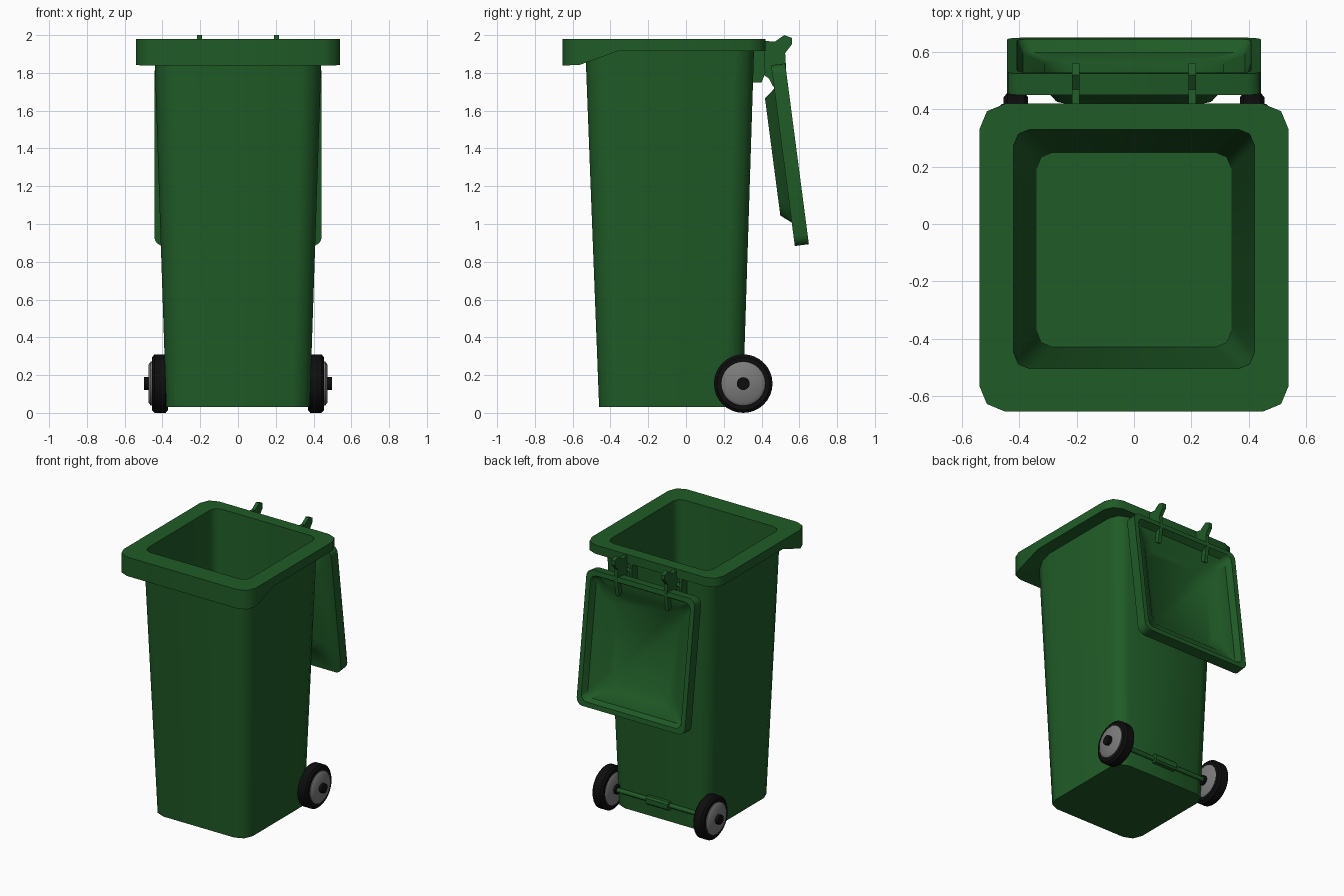
import bpy, math
from mathutils import Vector

if "Cube" in bpy.data.objects:
    bpy.data.objects.remove(bpy.data.objects["Cube"])


def material(name, rgb):
    m = bpy.data.materials.new(name)
    m.diffuse_color = (*rgb, 1)
    m.use_nodes = True
    m.node_tree.nodes["Principled BSDF"].inputs["Base Color"].default_value = m.diffuse_color
    return m


GREEN = material("green_plastic", (0.014, 0.105, 0.02))
BLACK = material("black_rubber", (0.004, 0.004, 0.004))
GREY = material("grey_plastic", (0.2, 0.2, 0.2))


def build(name, verts, faces, mat, angle=50):
    me = bpy.data.meshes.new(name)
    me.from_pydata([tuple(v) for v in verts], [], faces)
    ob = bpy.data.objects.new(name, me)
    bpy.context.collection.objects.link(ob)
    me.materials.append(mat)
    bpy.ops.object.select_all(action='DESELECT')
    ob.select_set(True)
    bpy.context.view_layer.objects.active = ob
    bpy.ops.object.mode_set(mode='EDIT')
    bpy.ops.mesh.select_all(action='SELECT')
    bpy.ops.mesh.normals_make_consistent(inside=False)
    bpy.ops.object.mode_set(mode='OBJECT')
    bpy.ops.object.shade_smooth_by_angle(angle=math.radians(angle))
    return ob


def loft(name, rings, mat, angle=50):
    """Skin equal-length rings in order and cap both ends."""
    n = len(rings[0])
    faces = [(k * n + i, k * n + (i + 1) % n, (k + 1) * n + (i + 1) % n, (k + 1) * n + i)
             for k in range(len(rings) - 1) for i in range(n)]
    last = (len(rings) - 1) * n
    faces += [tuple(range(n)), tuple(range(last, last + n))]
    return build(name, [p for r in rings for p in r], faces, mat, angle)


def rounded(hx, y0, y1, r, kink=None, seg=2):
    """Rounded rectangle; kink adds a point on both sides at that y."""
    pts = []
    corners = [(hx - r, y0 + r), (hx - r, y1 - r), (r - hx, y1 - r), (r - hx, y0 + r)]
    for q, (cx, cy) in enumerate(corners):
        for i in range(seg + 1):
            a = math.pi / 2 * (q - 1 + i / seg)
            pts.append((cx + r * math.cos(a), cy + r * math.sin(a)))
        if kink is not None and q in (0, 2):
            pts.append((hx if q == 0 else -hx, kink))
    return pts


def lathe(name, profile, y, z, mat, side=1, seg=32):
    """Turn (x, radius) pairs about an axis parallel to x."""
    circle = [2 * math.pi * i / seg for i in range(seg)]
    return loft(name, [[(side * x, y + r * math.cos(a), z + r * math.sin(a)) for a in circle]
                       for x, r in profile], mat, 40)


def plate(name, outline, x, width, mat):
    """Flat plate from a (y, z) outline, centred on x."""
    return loft(name, [[(x + s * width / 2, y, z) for y, z in outline] for s in (-1, 1)], mat, 30)


# Bin: tapered tub, rim with a skirt that drops at the front, hollow inside
def skirt(y):
    t = min(max((y + 0.57) / 0.21, 0), 1)
    return 1.84 + 0.075 * t


K = -0.36
sections = [
    (0.38, -0.46, 0.30, 0.09, lambda y: 0.03),
    (0.442, -0.53, 0.36, 0.10, skirt),
    (0.54, -0.655, 0.42, 0.09, skirt),
    (0.54, -0.655, 0.42, 0.09, lambda y: 1.98),
    (0.42, -0.505, 0.33, 0.055, lambda y: 1.98),
    (0.34, -0.43, 0.25, 0.055, lambda y: 0.07),
]
loft("bin_body", [[(x, y, z(y)) for x, y in rounded(hx, y0, y1, r, K)]
                  for hx, y0, y1, r, z in sections], GREEN)

# Lid: hangs open behind the bin, domed toward it and hollow on the back
top = Vector((0, 0.525, 1.85))
down = Vector((0, 0.13, -0.9915))
out = Vector((0, 0.9915, 0.13))
L = 0.965
lid_sections = [  # inset, corner radius, offset along the lid normal
    (0.17, 0.09, -0.13),
    (0.125, 0.09, -0.075),
    (0.0, 0.05, -0.075),
    (0.0, 0.05, 0.0),
    (0.035, 0.045, 0.0),
    (0.055, 0.045, -0.045),
    (0.13, 0.07, -0.065),
    (0.18, 0.08, -0.11),
]
loft("lid", [[Vector((x, 0, 0)) + top + down * v + out * w
              for x, v in rounded(0.443 - i, i, L - i, r, seg=4)]
             for i, r, w in lid_sections], GREEN)

# Hinges: hooked arms on the lid, between bracket plates under the rim
arm = [(0.41, 1.97), (0.47, 1.965), (0.52, 2.0), (0.56, 1.985), (0.56, 1.95),
       (0.525, 1.905), (0.53, 1.82), (0.51, 1.70), (0.46, 1.73), (0.44, 1.77), (0.41, 1.79)]
bracket = [(0.34, 1.93), (0.34, 1.75), (0.40, 1.75), (0.42, 1.80), (0.415, 1.93)]
for side, tag in ((-1, "left"), (1, "right")):
    plate("hinge_arm_" + tag, arm, side * 0.203, 0.026, GREEN)
    for k, off in enumerate((-0.045, 0.045)):
        plate(f"hinge_bracket_{tag}_{k}", bracket, side * 0.203 + off, 0.02, GREEN)
    lathe("hinge_pin_" + tag, [(0.15, 0.014), (0.256, 0.014)], 0.405, 1.86, GREEN, side, 12)

# Wheels: tyre, hub and axle end on each side
WY, WZ = 0.303, 0.155
for side, tag in ((-1, "left"), (1, "right")):
    lathe("tyre_" + tag, [(0.37, 0.11), (0.37, 0.14), (0.383, 0.155), (0.442, 0.155),
                          (0.455, 0.14), (0.455, 0.11)], WY, WZ, BLACK, side)
    lathe("hub_" + tag, [(0.358, 0.10), (0.368, 0.116), (0.462, 0.116), (0.474, 0.10)],
          WY, WZ, GREY, side)
    lathe("axle_end_" + tag, [(0.34, 0.034), (0.497, 0.034)], WY, WZ, BLACK, side, 20)

# Axle and its clamp on the back of the bin
lathe("axle", [(-0.36, 0.016), (0.36, 0.016)], WY + 0.008, WZ, GREEN, 1, 12)
clamp = [(0.28, 0.125), (0.33, 0.125), (0.342, 0.137), (0.342, 0.173), (0.33, 0.185), (0.28, 0.185)]
plate("axle_clamp", clamp, 0, 0.18, GREEN)
